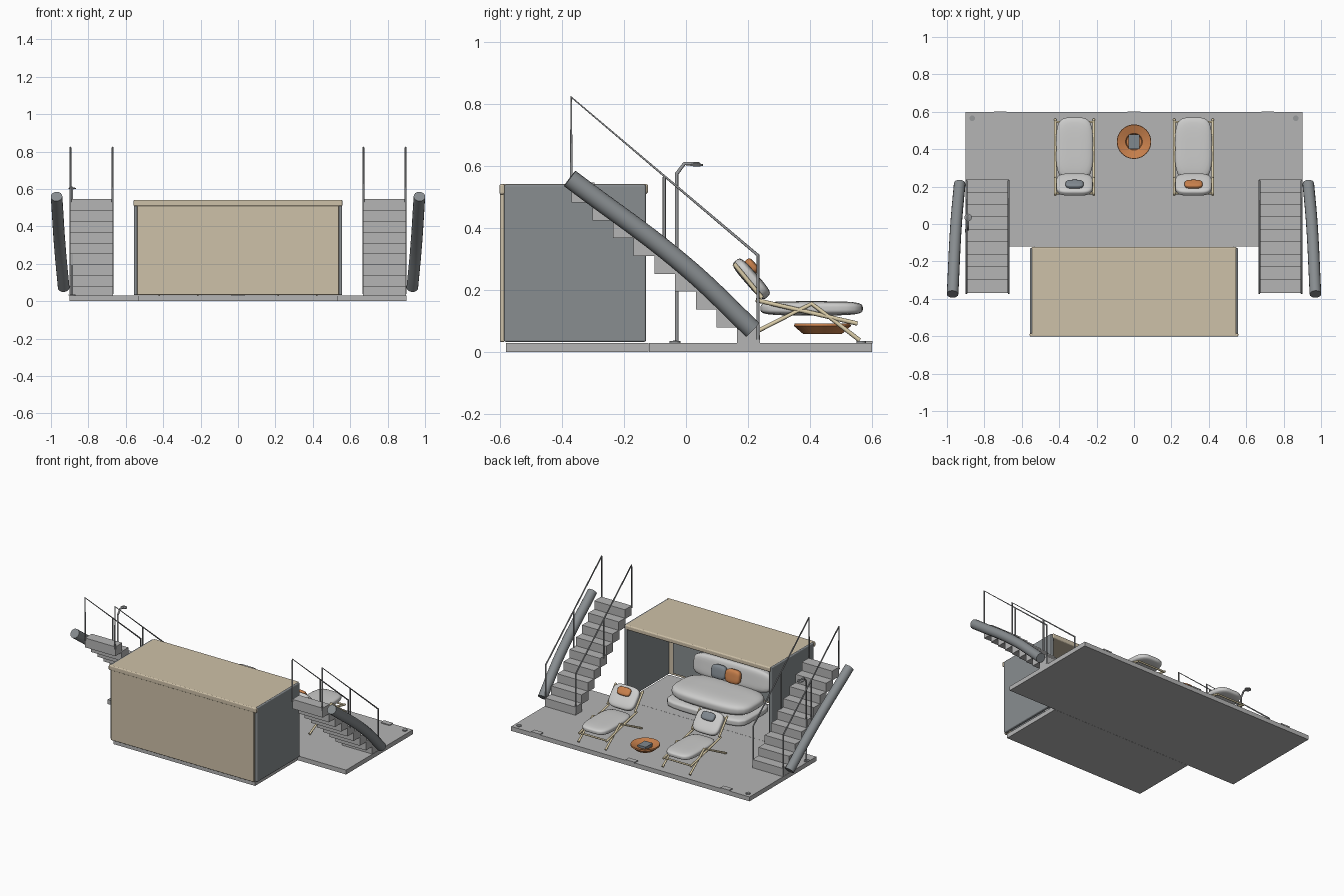
import bpy, bmesh
from math import atan2
from mathutils import Matrix, Vector

cube = bpy.data.objects.get("Cube")
if cube:
    bpy.data.objects.remove(cube, do_unlink=True)


def material(name, *rgb):
    lin = [((c / 255 + 0.055) / 1.055) ** 2.4 for c in rgb] + [1.0]
    m = bpy.data.materials.new(name)
    m.use_nodes = True
    m.diffuse_color = lin
    m.node_tree.nodes["Principled BSDF"].inputs["Base Color"].default_value = lin
    return m


TAN = material("tan cladding", 206, 193, 168)
CONCRETE = material("pale concrete", 181, 181, 181)
PANEL = material("slate panel", 136, 141, 144)
METAL = material("grey metal", 150, 152, 154)
FABRIC = material("light fabric", 204, 204, 203)
WOOD = material("light wood", 218, 204, 168)
ORANGE = material("burnt orange", 200, 128, 76)
SLATE = material("slate cushion", 128, 136, 143)


def add(name, bm, mat, smooth=False):
    me = bpy.data.meshes.new(name)
    bmesh.ops.recalc_face_normals(bm, faces=bm.faces[:])
    for f in bm.faces:
        f.smooth = smooth
    bm.to_mesh(me)
    bm.free()
    me.materials.append(mat)
    ob = bpy.data.objects.new(name, me)
    bpy.context.collection.objects.link(ob)
    return ob


def box(name, x, y, z, mat, bevel=0):
    """Box from three (low, high) ranges, with optional rounded edges."""
    bm = bmesh.new()
    bmesh.ops.create_cube(bm, size=1)
    for v in bm.verts:
        v.co = [sum(r) / 2 + c * (r[1] - r[0]) for r, c in zip((x, y, z), v.co)]
    if bevel:
        bmesh.ops.bevel(bm, geom=bm.edges[:], offset=bevel, segments=3,
                        profile=0.5, affect='EDGES')
    return add(name, bm, mat)


def cushion(name, center, size, mat, tilt=0, power=3.5):
    """Pillowy rounded block, tilted about x."""
    bm = bmesh.new()
    bmesh.ops.create_uvsphere(bm, u_segments=40, v_segments=20, radius=1)
    for v in bm.verts:
        n = sum(abs(c) ** power for c in v.co) ** (1 / power)
        v.co = [c / n * s / 2 for c, s in zip(v.co, size)]
    bm.transform(Matrix.Translation(center) @ Matrix.Rotation(tilt, 4, 'X'))
    return add(name, bm, mat, True)


def rod(name, points, radius, mat, curved=False):
    """Round bar through the points."""
    cu = bpy.data.curves.new(name, 'CURVE')
    cu.dimensions = '3D'
    cu.bevel_depth = radius
    cu.bevel_resolution = 6 if curved else 2
    cu.use_fill_caps = True
    sp = cu.splines.new('BEZIER' if curved else 'POLY')
    pts = sp.bezier_points if curved else sp.points
    pts.add(len(points) - 1)
    for p, co in zip(pts, points):
        if curved:
            p.co = co
            p.handle_left_type = p.handle_right_type = 'AUTO'
        else:
            p.co = (*co, 1)
    cu.materials.append(mat)
    ob = bpy.data.objects.new(name, cu)
    bpy.context.collection.objects.link(ob)


def lathe(name, profile, center, mat, steps=40):
    bm = bmesh.new()
    vs = [bm.verts.new((r, 0, z)) for r, z in profile]
    es = [bm.edges.new(p) for p in zip(vs, vs[1:])]
    bmesh.ops.spin(bm, geom=vs + es, cent=(0, 0, 0), axis=(0, 0, 1),
                   angle=6.283185, steps=steps)
    bmesh.ops.remove_doubles(bm, verts=bm.verts[:], dist=1e-5)
    bmesh.ops.translate(bm, verts=bm.verts[:], vec=center)
    return add(name, bm, mat)


# Deck and cabin floor
box("deck", (-.9, .9), (-.12, .6), (0, .03), CONCRETE)
box("cabin_floor", (-.535, .535), (-.58, -.121), (0, .03), CONCRETE)
for x in (-.715, 0, .715):
    box("deck_plate", (x - .034, x + .034), (.567, .602), (.028, .036), CONCRETE)
for x in (-.865, .865):
    lathe("deck_light", [(0, .036), (.015, .036), (.015, .029)], (x, .565, 0), METAL, 20)

# Cabin shell, open towards the deck
box("back_wall", (-.54, .54), (-.6, -.584), (.033, .52), TAN, .004)
box("roof", (-.548, .548), (-.6, -.122), (.51, .542), TAN, .008)
box("roof_lip", (-.558, .558), (-.602, -.584), (.508, .542), TAN, .007)
box("inner_back_panel", (-.5, .5), (-.586, -.576), (.05, .495), PANEL)
for s in (-1, 1):
    box("side_wall", sorted((s * .535, s * .557)), (-.586, -.129), (.033, .54), PANEL, .006)

# Sofa
cushion("sofa_base", (0, -.34, .06), (.6, .35, .055), FABRIC, power=6)
cushion("sofa_seat", (0, -.345, .125), (.59, .33, .09), FABRIC)
cushion("sofa_back", (0, -.51, .215), (.58, .07, .15), FABRIC, .15, 5)
cushion("sofa_pillow_grey", (.065, -.45, .225), (.11, .045, .09), SLATE, .2)
cushion("sofa_pillow_orange", (-.045, -.445, .225), (.11, .045, .09), ORANGE, .2)

# Stairs, handrails and sloping tubes on both sides
for s in (-1, 1):
    for i in range(9):
        back, low = .165 - .0667 * i, .0225 + .0575 * i
        box("stair_step", sorted((s * .668, s * .898)), (back, back + .074),
            (low, low + .064), CONCRETE)
    for x in (s * .67, s * .896):
        rod("handrail", [(x, -.37, .53), (x, -.37, .822), (x, .232, .312), (x, .232, .04)],
            .005, METAL)
        rod("handrail_post", [(x, -.07, .3), (x, -.07, .565)], .005, METAL)
    rod("sloping_tube", [(s * .97, -.375, .56), (s * .951, 0, .275), (s * .932, .215, .072)],
        .031, PANEL, True)

# Outdoor shower
X = -.887
rod("shower_pipe", [(X, -.03, .03), (X, -.03, .575), (X, -.005, .608), (X, .045, .606)],
    .006, METAL)
lathe("shower_head", [(0, .61), (.02, .606), (.02, .6), (0, .598)], (X, .035, 0), METAL, 20)
lathe("shower_base", [(0, .037), (.018, .036), (.018, .03)], (X, -.035, 0), METAL, 20)

# Lounge chairs
lean = atan2(.1, .115)
for cx, pillow in ((-.318, SLATE), (.318, ORANGE)):
    cushion("chair_seat", (cx, .405, .141), (.198, .33, .046), FABRIC, power=4)
    cushion("chair_back", (cx, .211, .236), (.195, .045, .155), FABRIC, lean, 4)
    cushion("chair_pillow", (cx, .213, .277), (.095, .028, .055), pillow, lean)
    for x in (cx - .103, cx + .103):
        rod("chair_back_rail", [(x, .155, .285), (x, .245, .175)], .007, WOOD)
        rod("chair_side_rail", [(x, .225, .168), (x, .553, .092)], .007, WOOD)
        rod("chair_leg", [(x, .17, .037), (x, .405, .156), (x, .56, .038)], .007, WOOD)
    for y, z in ((.165, .273), (.545, .094)):
        rod("chair_crossbar", [(cx - .103, y, z), (cx + .103, y, z)], .006, WOOD)

# Fire bowl with centre box
lathe("fire_bowl", [(0, .058), (.062, .058), (.092, .084), (.09, .092),
                    (.045, .078), (.04, .07), (0, .07)], (0, .44, 0), ORANGE)
box("bowl_centre_box", (-.03, .03), (.402, .478), (.069, .09), SLATE)
